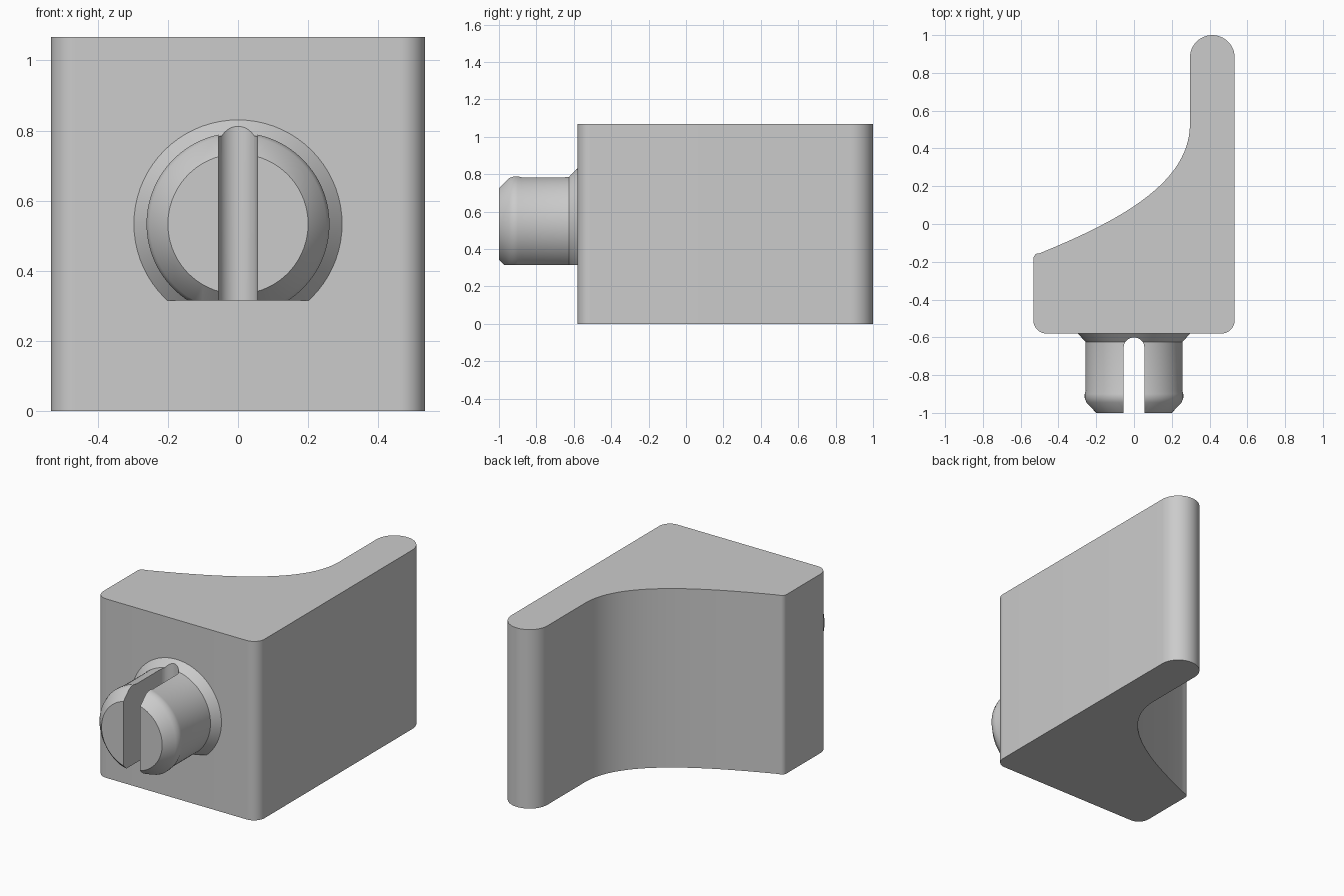
import bpy, bmesh, math
from mathutils import Vector
from mathutils.geometry import interpolate_bezier

cube = bpy.data.objects.get("Cube")
if cube:
    bpy.data.objects.remove(cube, do_unlink=True)

HALF, HEIGHT, FRONT = 0.533, 1.067, -0.58
AXIS_Z = HEIGHT / 2

grey = bpy.data.materials.new("light grey")
grey.use_nodes = True
grey.diffuse_color = (0.6, 0.6, 0.6, 1)
grey.node_tree.nodes["Principled BSDF"].inputs["Base Color"].default_value = (0.6, 0.6, 0.6, 1)


def arc(cx, cy, r, start, end, steps=12):
    angles = [math.radians(start + (end - start) * i / steps) for i in range(steps + 1)]
    return [(cx + r * math.cos(a), cy + r * math.sin(a)) for a in angles]


def finish(name, bm):
    bmesh.ops.recalc_face_normals(bm, faces=bm.faces)
    mesh = bpy.data.meshes.new(name)
    bm.to_mesh(mesh)
    bm.free()
    mesh.materials.append(grey)
    obj = bpy.data.objects.new(name, mesh)
    bpy.context.collection.objects.link(obj)
    return obj


def prism(name, outline, z0, z1):
    bm = bmesh.new()
    base = bm.faces.new([bm.verts.new((x, y, z0)) for x, y in outline])
    top = bmesh.ops.extrude_face_region(bm, geom=[base])["geom"]
    verts = [v for v in top if isinstance(v, bmesh.types.BMVert)]
    bmesh.ops.translate(bm, verts=verts, vec=(0, 0, z1 - z0))
    return finish(name, bm)


def smooth(obj):
    bpy.ops.object.select_all(action='DESELECT')
    obj.select_set(True)
    bpy.context.view_layer.objects.active = obj
    bpy.ops.object.shade_smooth_by_angle(angle=math.radians(30))


# Body: upright block with a sweeping hollow and a round-ended arm
corner, tip = 0.07, 0.1185
sweep = interpolate_bezier(Vector((0.296, 0.53)), Vector((0.296, 0.22)),
                           Vector((-0.07, 0.02)), Vector((-0.5, -0.155)), 40)
outline = arc(-HALF + corner, FRONT + corner, corner, 180, 270)
outline += arc(HALF - corner, FRONT + corner, corner, 270, 360)
outline += arc(HALF - tip, 1 - tip, tip, 0, 180, 24)
outline += [tuple(p[:2]) for p in sweep]
outline += arc(-HALF + 0.035, -0.187, 0.035, 120, 180, 5)
body = prism("body", outline, 0, HEIGHT)
smooth(body)

# Peg: turned profile with a flared collar and a chamfered end
profile = [(0, -0.57), (0.297, -0.57), (0.297, FRONT), (0.256, -0.625),
           (0.256, -0.88), (0.261, -0.9), (0.261, -0.92), (0.252, -0.945),
           (0.2, -1), (0, -1)]
bm = bmesh.new()
verts = [bm.verts.new((r, y, AXIS_Z)) for r, y in profile]
edges = [bm.edges.new(pair) for pair in zip(verts, verts[1:])]
bmesh.ops.spin(bm, geom=verts + edges, cent=(0, 0, AXIS_Z), axis=(0, 1, 0),
               angle=math.tau, steps=72, use_duplicate=False)
bmesh.ops.remove_doubles(bm, verts=bm.verts, dist=0.0005)
# Flat underside
cut = bmesh.ops.bisect_plane(bm, geom=bm.verts[:] + bm.edges[:] + bm.faces[:],
                             plane_co=(0, 0, 0.315), plane_no=(0, 0, -1), clear_outer=True)
rim = [e for e in cut["geom_cut"] if isinstance(e, bmesh.types.BMEdge)]
bmesh.ops.contextual_create(bm, geom=rim)
peg = finish("peg", bm)

# Round-bottomed slot through the peg
slot = prism("slot_cutter", [(-0.055, -1.1), (0.055, -1.1)] + arc(0, -0.655, 0.055, 0, 180, 16), 0.1, 1)
mod = peg.modifiers.new("slot", 'BOOLEAN')
mod.object, mod.operation, mod.solver = slot, 'DIFFERENCE', 'EXACT'
bpy.context.view_layer.objects.active = peg
peg.select_set(True)
bpy.ops.object.modifier_apply(modifier=mod.name)
bpy.data.objects.remove(slot, do_unlink=True)
smooth(peg)
